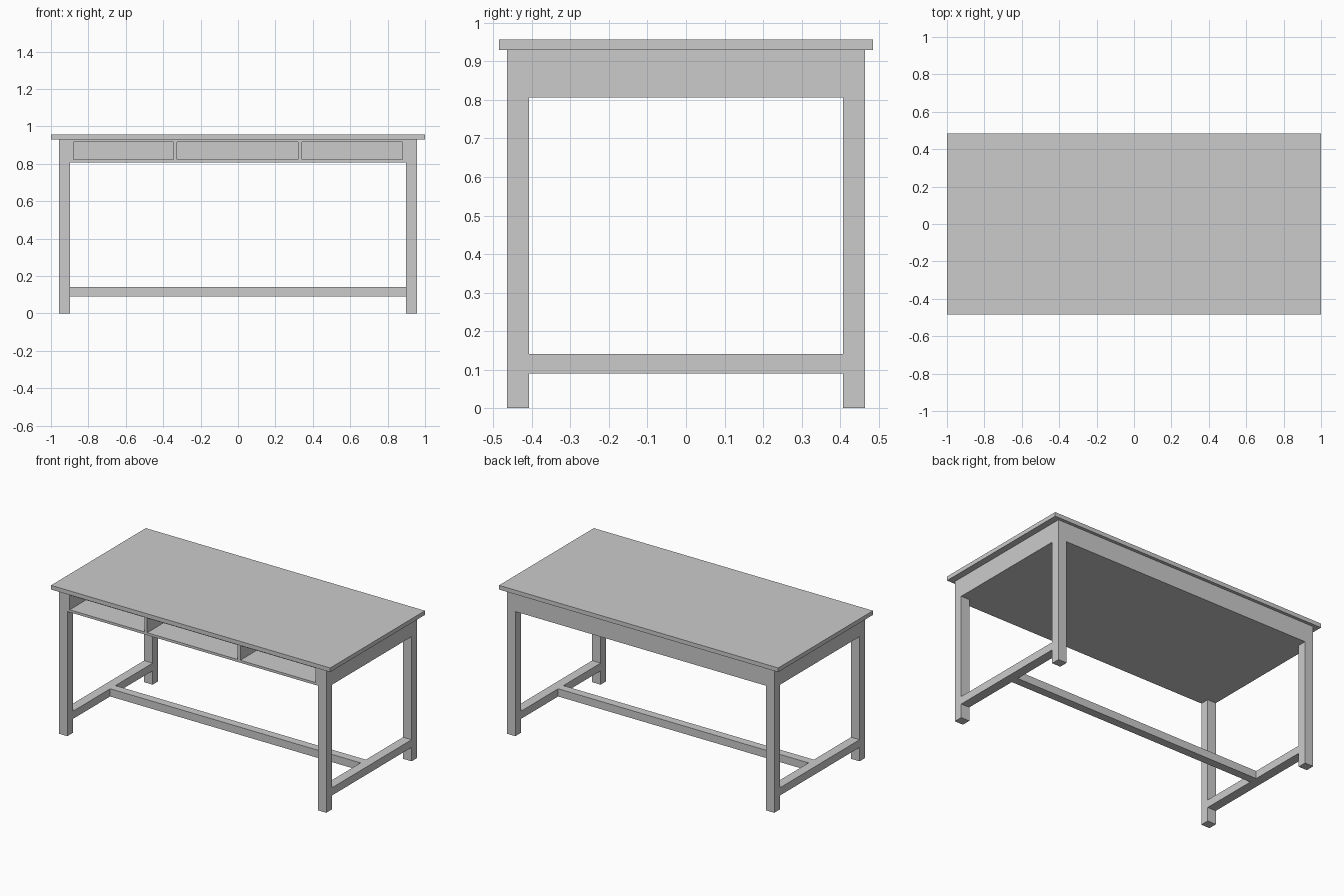
import bpy
import bmesh
from mathutils import Vector

if "Cube" in bpy.data.objects:
    bpy.data.objects.remove(bpy.data.objects["Cube"])


def box(name, lo, hi):
    """Axis-aligned box between two corners."""
    lo, hi = Vector(lo), Vector(hi)
    bm = bmesh.new()
    bmesh.ops.create_cube(bm, size=1)
    bmesh.ops.scale(bm, vec=hi - lo, verts=bm.verts)
    bmesh.ops.translate(bm, vec=(lo + hi) / 2, verts=bm.verts)
    mesh = bpy.data.meshes.new(name)
    bm.to_mesh(mesh)
    bm.free()
    obj = bpy.data.objects.new(name, mesh)
    bpy.context.collection.objects.link(obj)
    return obj


OX, IX = 0.958, 0.897      # outer and inner leg faces in x
OY, IY = 0.465, 0.408      # outer and inner leg faces in y
CASE_Z, TOP_Z = 0.807, 0.93

# Table top
box("table_top", (-1, -0.485, TOP_Z), (1, 0.485, 0.957))

# Case under the top, with three open compartments at the front
case = box("drawer_case", (-OX, -OY, CASE_Z), (OX, OY, TOP_Z))
for i, (x0, x1) in enumerate([(-0.88, -0.345), (-0.325, 0.322), (0.342, 0.88)]):
    cutter = box(f"compartment_cutter_{i}", (x0, -0.6, 0.823), (x1, 0.44, 0.917))
    cutter.hide_render = True
    cutter.hide_set(True)
    cut = case.modifiers.new(f"compartment_{i}", 'BOOLEAN')
    cut.operation = 'DIFFERENCE'
    cut.solver = 'EXACT'
    cut.object = cutter

# Legs, flush with the case
for sx, side in ((-1, "left"), (1, "right")):
    x0, x1 = sorted((sx * IX, sx * OX))
    for sy, end in ((-1, "front"), (1, "back")):
        y0, y1 = sorted((sy * IY, sy * OY))
        box(f"{end}_{side}_leg", (x0, y0, 0), (x1, y1, CASE_Z))
    # Side stretcher between front and back legs
    box(f"{side}_stretcher", (x0, -IY, 0.09), (x1, IY, 0.14))

# Long central stretcher
box("centre_stretcher", (-IX, -0.027, 0.09), (IX, 0.027, 0.14))
